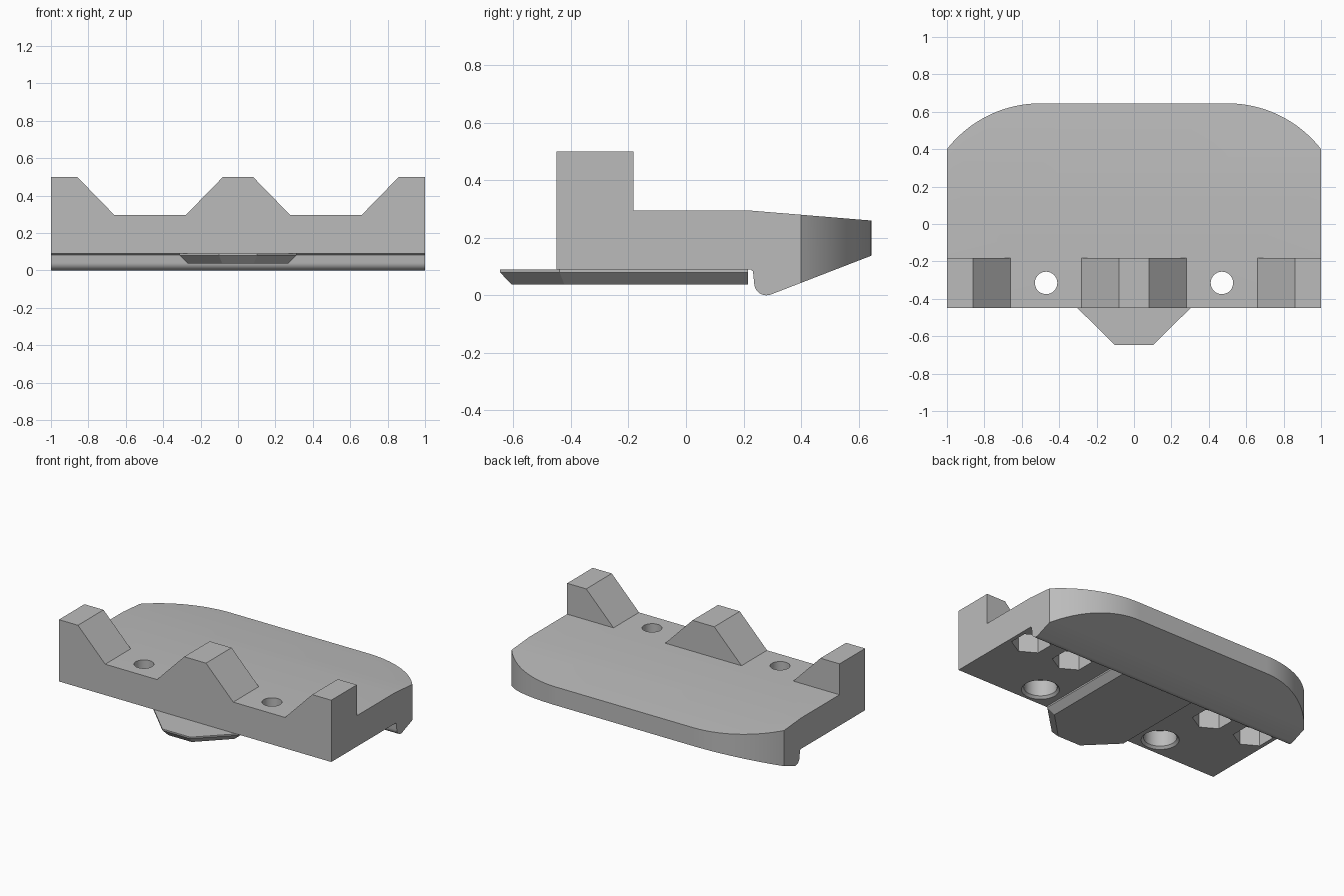
import bpy, bmesh
from math import sin, cos, pi, radians

if "Cube" in bpy.data.objects:
    bpy.data.objects.remove(bpy.data.objects["Cube"], do_unlink=True)

grey = bpy.data.materials.new("plain grey")
grey.use_nodes = True
grey.diffuse_color = (0.5, 0.5, 0.5, 1)
grey.node_tree.nodes["Principled BSDF"].inputs["Base Color"].default_value = grey.diffuse_color


def loft(name, rings):
    """Closed solid through rings that share a point count."""
    bm = bmesh.new()
    loops = [[bm.verts.new(p) for p in ring] for ring in rings]
    n = len(loops[0])
    for low, high in zip(loops, loops[1:]):
        for i in range(n):
            j = (i + 1) % n
            bm.faces.new((low[i], low[j], high[j], high[i]))
    bm.faces.new(loops[0])
    bm.faces.new(loops[-1])
    bmesh.ops.recalc_face_normals(bm, faces=bm.faces)
    mesh = bpy.data.meshes.new(name)
    bm.to_mesh(mesh)
    bm.free()
    mesh.materials.append(grey)
    obj = bpy.data.objects.new(name, mesh)
    bpy.context.collection.objects.link(obj)
    return obj


def turned(name, x, y, steps, sides, start=0.0):
    """Vertical round or polygonal solid from (radius, height) steps."""
    angles = [start + 2 * pi * i / sides for i in range(sides)]
    return loft(name, [[(x + r * cos(a), y + r * sin(a), z) for a in angles] for r, z in steps])


def arc(cx, cy, r, a0, a1, n):
    return [(cx + r * cos(radians(a0 + (a1 - a0) * i / n)),
             cy + r * sin(radians(a0 + (a1 - a0) * i / n))) for i in range(n + 1)]


def cut(target, tool, operation):
    tool.hide_render = True
    bpy.context.view_layer.objects.active = target
    mod = target.modifiers.new("cut", "BOOLEAN")
    mod.operation, mod.solver, mod.object = operation, "EXACT", tool
    bpy.ops.object.modifier_apply(modifier=mod.name)
    bpy.data.objects.remove(tool, do_unlink=True)


FRONT, TOP, UNDER = -0.45, 0.295, 0.09

# Body: side profile with the rounded hook lip and sloping rear
side = [(FRONT, TOP), (FRONT, UNDER), (0.225, UNDER), (0.233, 0.083)]
side += arc(0.28, 0.043, 0.043, 180, 290, 10)
side += [(0.645, 0.138), (0.645, 0.26), (0.22, TOP)]
body = loft("body", [[(x, y, z) for y, z in side] for x in (-1, 1)])

# Rounded rear corners
radius = 0.633
corner = arc(0.5, 0.645 - radius, radius, 37.8, 90, 24)
plan = [(1, -0.6)] + corner + [(-x, y) for x, y in reversed(corner)] + [(-1, -0.6)]
cut(body, loft("plan_cutter", [[(x, y, z) for x, y in plan] for z in (-0.2, 0.8)]), "INTERSECT")

# Counterbored screw holes and hexagonal pockets underneath
for s in (-1, 1):
    steps = [(0.125, 0.08), (0.115, UNDER), (0.1, 0.105), (0.1, 0.21), (0.06, 0.21), (0.06, 0.4)]
    cut(body, turned("hole_cutter", s * 0.47, -0.315, steps, 40), "DIFFERENCE")
    for x in (0.55, 0.87):
        cut(body, turned("pocket_cutter", s * x, 0.075, [(0.12, 0.05), (0.12, 0.22)], 6, pi / 2),
            "DIFFERENCE")

# Three raised teeth along the front
teeth = {
    "middle_tooth": [(-0.28, TOP), (0.28, TOP), (0.08, 0.5), (-0.08, 0.5)],
    "left_tooth": [(0.66, TOP), (1, TOP), (1, 0.5), (0.86, 0.5)],
    "right_tooth": [(-0.66, TOP), (-1, TOP), (-1, 0.5), (-0.86, 0.5)],
}
for name, shape in teeth.items():
    loft(name, [[(x, y, z) for x, z in shape] for y in (FRONT, -0.182)])


# Bevelled rail underneath with a tapered nose
def rail_ring(half, shoulder, nose, tip, z):
    right = [(half, 0.215), (half, shoulder), (nose, tip)]
    return [(x, y, z) for x, y in right + [(-x, y) for x, y in reversed(right)]]


loft("rail", [rail_ring(0.27, -0.423, 0.085, -0.607, 0.038),
              rail_ring(0.312, -0.44, 0.102, -0.647, 0.08),
              rail_ring(0.312, -0.44, 0.102, -0.647, UNDER)])

# Smooth curved walls, sharp corners
bpy.ops.object.select_all(action="DESELECT")
body.select_set(True)
bpy.context.view_layer.objects.active = body
bpy.ops.object.shade_smooth_by_angle(angle=radians(25))
